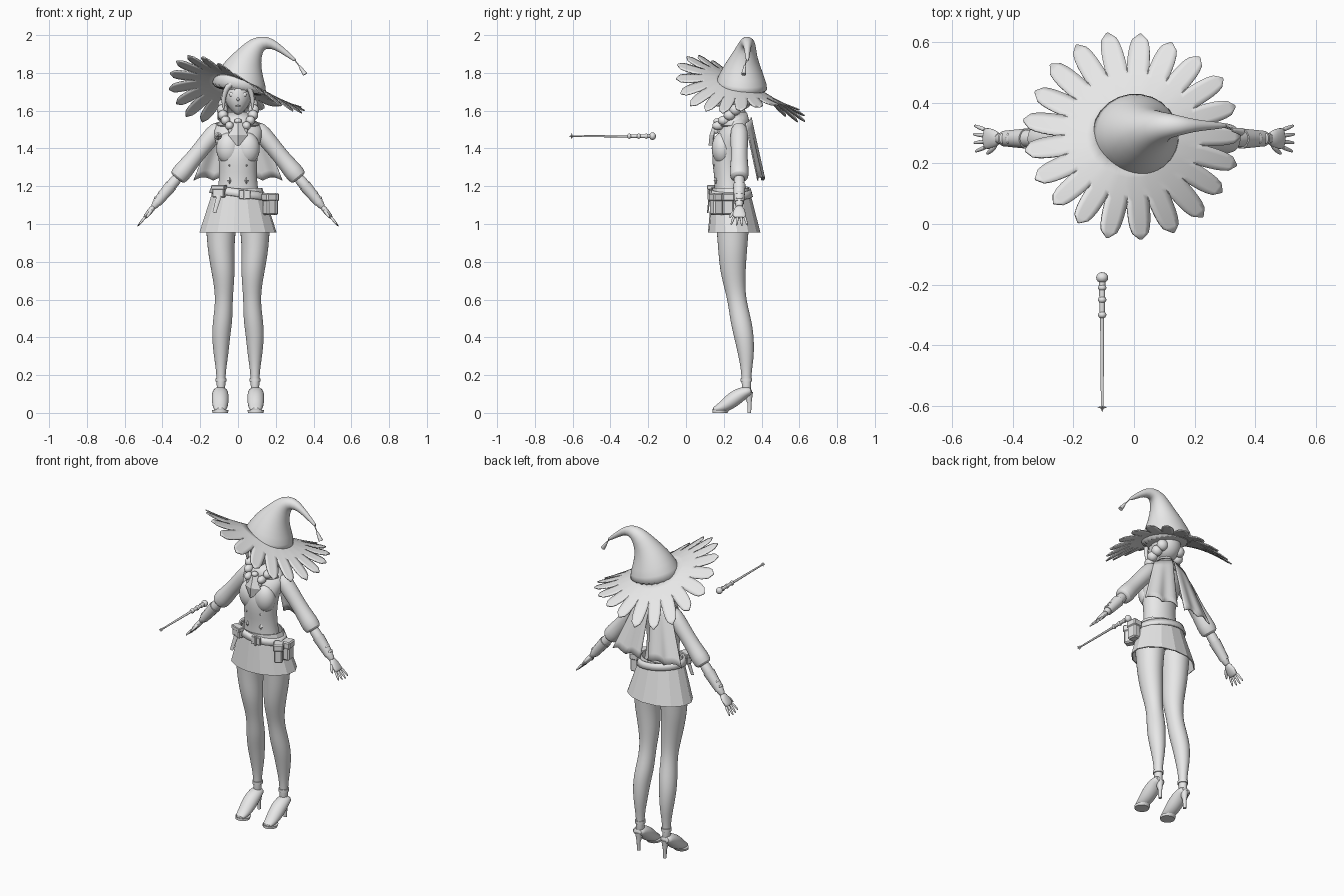
import bpy, bmesh, random
from math import sin, cos, tan, pi, sqrt
from mathutils import Vector, Matrix

random.seed(4)
if "Cube" in bpy.data.objects:
    bpy.data.objects.remove(bpy.data.objects["Cube"])

COLOUR = (.8, .8, .8, 1)
grey = bpy.data.materials.new("plain_grey")
grey.use_nodes = True
grey.diffuse_color = COLOUR
grey.node_tree.nodes["Principled BSDF"].inputs["Base Color"].default_value = COLOUR

smooth_parts = []
SIDEWAYS, UPRIGHT = Vector((0, 1, 0)), Vector((0, 0, 1))


def finish(name, bm, smooth=True, subdiv=0, thick=0):
    bmesh.ops.recalc_face_normals(bm, faces=bm.faces)
    mesh = bpy.data.meshes.new(name)
    bm.to_mesh(mesh)
    bm.free()
    mesh.materials.append(grey)
    part = bpy.data.objects.new(name, mesh)
    bpy.context.collection.objects.link(part)
    if thick:
        modifier = part.modifiers.new("thickness", 'SOLIDIFY')
        modifier.thickness, modifier.offset = thick, 0
    if subdiv:
        modifier = part.modifiers.new("smoothing", 'SUBSURF')
        modifier.levels = modifier.render_levels = subdiv
    if smooth:
        smooth_parts.append(part)


def loft(name, rings, sides=16, caps=True, pleat=0, **options):
    """Skin over rings given as (centre, axis u, axis v)."""
    bm = bmesh.new()
    loops = []
    for centre, u, v in rings:
        ring = []
        for i in range(sides):
            angle, fold = 2 * pi * (i + .5) / sides, 1 + pleat * (-1) ** i
            ring.append(bm.verts.new(centre + (u * cos(angle) + v * sin(angle)) * fold))
        loops.append(ring)
    for lower, upper in zip(loops, loops[1:]):
        for i in range(sides):
            j = (i + 1) % sides
            bm.faces.new((lower[i], lower[j], upper[j], upper[i]))
    if caps:
        bm.faces.new(loops[0])
        bm.faces.new(loops[-1])
    finish(name, bm, **options)


def stack(name, rows, x=0, **options):
    """Upright form; each row is height, half width, front and back."""
    loft(name, [(Vector((x, (front + back) / 2, z)), Vector((width, 0, 0)),
                 SIDEWAYS * (back - front) / 2) for z, width, front, back in rows], **options)


def tube(name, points, reference=SIDEWAYS, side=1, sides=12, subdiv=1, **options):
    """Swept form; each point is x, y, z, radius and an optional second radius."""
    centres = [Vector((side * p[0], p[1], p[2])) for p in points]
    rings = []
    for i, centre in enumerate(centres):
        ahead, behind = centres[min(i + 1, len(centres) - 1)], centres[max(i - 1, 0)]
        tangent = (ahead - behind).normalized()
        u = tangent.cross(reference).normalized()
        rings.append((centre, u * points[i][3], tangent.cross(u) * points[i][-1]))
    loft(name, rings, sides, subdiv=subdiv, **options)


def ball(name, location, size, shape=None, segments=16):
    bm = bmesh.new()
    bmesh.ops.create_uvsphere(bm, u_segments=segments, v_segments=segments // 2, radius=1)
    for vert in bm.verts:
        if shape:
            shape(vert.co)
        vert.co = [centre + unit * scale for centre, unit, scale in zip(location, vert.co, size)]
    finish(name, bm, smooth=segments > 4)


def box(name, location, size, turn=0):
    bm = bmesh.new()
    bmesh.ops.create_cube(bm, size=1)
    bmesh.ops.scale(bm, vec=size, verts=bm.verts)
    bmesh.ops.bevel(bm, geom=bm.edges[:], offset=min(size) * .15, segments=1, affect='EDGES')
    placement = Matrix.Translation(location) @ Matrix.Rotation(turn, 4, 'Z')
    bmesh.ops.transform(bm, matrix=placement, verts=bm.verts)
    finish(name, bm, smooth=False)


def sheet(name, blocks, **options):
    """Thin cloth made of one or more grids of points."""
    bm = bmesh.new()
    for block in blocks:
        verts = [[bm.verts.new(point) for point in row] for row in block]
        for near, far in zip(verts, verts[1:]):
            for i in range(len(near) - 1):
                bm.faces.new((near[i], near[i + 1], far[i + 1], far[i]))
    bmesh.ops.remove_doubles(bm, verts=bm.verts, dist=.0005)
    finish(name, bm, thick=.006, **options)


def steps(count):
    return [i / (count - 1) for i in range(count)]


# Torso, neck and pleated skirt
bodice = []
for t in steps(8):
    z = 1.05 + .45 * t
    flare = .8 * (z - 1.28) ** 2
    chest = .015 * max(0, cos((z - 1.38) * 12)) - max(0, z - 1.41) * .3
    bodice.append((z, .1 + flare, .15 - chest, .3 + flare))
stack("bodice", bodice + [(1.55, .1, .22, .33), (1.57, .05, .24, .32)], sides=20, subdiv=1)
stack("neck", [(1.53, .04, .23, .32), (1.66, .035, .23, .31)])
stack("collar", [(1.59, .045, .22, .32), (1.52, .11, .17, .34)], caps=False, thick=.008)
stack("skirt", [(1.19, .125, .14, .33), (.955, .2, .12, .39)],
      sides=28, caps=False, pleat=.012, thick=.006, smooth=False)

# Pointed neckerchief
kite = [[(width * across, y + abs(across) * .02, z) for across in (-1, 0, 1)]
        for width, y, z in ((.02, .15, 1.54), (.05, .128, 1.47), (.005, .122, 1.415))]
sheet("neckerchief", [kite], smooth=False)
ball("neckerchief_knot", (0, .165, 1.545), (.02, .02, .015))


# Head and face
def taper_to_chin(co):
    if co.z < 0:
        drop = co.z ** 2
        co.x *= 1 - drop / 2
        co.y -= drop * .3 * (1 + co.y)


ball("head", (0, .25, 1.68), (.073, .088, .105), taper_to_chin, 24)
ball("back_hair", (0, .28, 1.69), (.084, .085, .09), segments=24)
ball("nose", (0, .165, 1.66), (.007, .012, .01))
ball("mouth", (0, .168, 1.625), (.014, .006, .004))


def arm(t, radius, flat=None):
    """Point on the straight line from shoulder to fingertips."""
    return (.11 + .42 * t, .282, 1.5 - .51 * t, radius, flat or radius)


def shoe_point(t):
    return (.094, .35 - .21 * t, .067 + .05 * cos(pi * t),
            .016 + .03 * sin(pi * (.2 + .7 * t)), .02 + .026 * sin(pi * t) - .01 * t)


for label, side in (("left", 1), ("right", -1)):
    ball(label + "_bust", (side * .05, .192, 1.4), (.065, .056, .085), segments=24)
    ball(label + "_eye", (side * .031, .178, 1.685), (.016, .008, .012))
    tube(label + "_eyebrow", [(.016, .168, 1.71, .002), (.032, .172, 1.718, .003), (.048, .184, 1.71, .002)],
         UPRIGHT, side)
    tube(label + "_fringe", [(0, .18, 1.75, .01), (.04, .175, 1.745, .018), (.068, .185, 1.71, .015),
                             (.08, .2, 1.65, .012), (.074, .2, 1.6, .004)], side=side)
    # Braids brought forward from the nape
    for t in steps(6):
        bulk = .034 - .011 * t
        x = .045 + .015 * (1 - t) + .03 * sin(pi * t)
        ball(label + "_braid_bead", (side * x, .32 - .15 * t, 1.66 - .14 * t), (bulk, .031, bulk))
    ball(label + "_braid_tip", (side * .04, .16, 1.495), (.012, .012, .018))
    for z in (1.31, 1.23):
        ball(label + "_diamond_button", (side * .045, .16, z), (.015, .014, .022), segments=4)

    # Puffed sleeve, laced forearm and hand
    tube(label + "_sleeve", [arm(-.05, .04), arm(.05, .05), arm(.2, .045), arm(.33, .045),
                             arm(.43, .053), arm(.5, .05), arm(.51, .03)], side=side, sides=16)
    x, y, z = arm(.27, 0)[:3]
    ball(label + "_sleeve_puff", (side * (x + .01), y, z + .015), (.025, .036, .03))
    tube(label + "_forearm", [arm(.45, .032), arm(.6, .031), arm(.75, .025), arm(.82, .018)], side=side)
    tube(label + "_bracer", [arm(.58, .034), arm(.76, .026)], side=side, subdiv=0)
    for t in steps(3):
        x, y, z = arm(.64 + .1 * t, 0)[:3]
        ball(label + "_lacing", (side * (x + .016), y, z + .016), (.008, .018, .008))
    tube(label + "_palm", [arm(.79, .016, .02), arm(.85, .016, .034), arm(.9, .013, .038), arm(.92, .008, .03)],
         side=side)
    for t in steps(4):
        offset, length = .055 * (t - .5), .11 - .03 * abs(t - .6)
        finger = []
        for reach in steps(3):
            x, y, z = arm(.9 + length * reach, 0)[:3]
            finger.append((x, y + offset * (1 + .6 * reach), z, .009 - .004 * reach))
        tube(label + "_finger", finger, side=side, sides=8)
    tube(label + "_thumb", [(.455, .265, 1.075, .011), (.47, .243, 1.055, .01), (.488, .23, 1.03, .005)],
         UPRIGHT, side, sides=8)

    # Leg with knee and calf, swaying in at the knee
    leg = []
    for t in steps(16):
        z = 1.06 - .97 * t
        depth = .025 + .08 * max(0, z - .2) + .012 * max(0, cos((z - .4) * 8))
        depth -= .006 * max(0, cos((z - .62) * 12)) * (z > .45)
        bend = min(1, max(0, (.8 - z) / .55))
        middle = .247 + .073 * bend * bend * (3 - 2 * bend)
        x = .09 - .016 * max(0, cos((z - .63) * 7)) * (z > .4)
        leg.append((Vector((side * x, middle, z)), Vector((depth * .92, 0, 0)), SIDEWAYS * depth))
    loft(label + "_leg", leg, subdiv=1)

    # Heeled shoe
    tube(label + "_shoe", [shoe_point(t) for t in steps(8)], UPRIGHT, side, sides=16)
    stack(label + "_sole", [(0, .042, .14, .22), (.014, .044, .14, .23)], side * .094)
    stack(label + "_heel", [(0, .01, .325, .345), (.05, .011, .325, .347), (.11, .024, .3, .355)], side * .09)
    stack(label + "_ankle_strap", [(z, .029, .289, .351) for z in (.165, .183)], side * .09)

    # Cape panel with a scalloped hem
    cape = []
    for v in steps(9):
        row = []
        for u in steps(17):
            x = .006 + .02 * v + u * (.11 + .1 * v)
            scallop = .03 * u + .018 * abs(sin(u * pi * 2))
            y = .345 + .065 * v - .03 * u * u + .006 * v * sin(u * 4 * pi)
            row.append((side * x, y, 1.565 - .03 * u - v * (.335 - scallop)))
        cape.append(row)
    sheet(label + "_cape_panel", [cape])

# Belt, buckle and pouches
loft("belt", [(Vector((0, .237, z)), Vector((width, 0, -.02)), SIDEWAYS * width * .75)
              for z, width in ((1.185, .135), (1.145, .15))], sides=28, caps=False, thick=.01)
box("buckle", (.035, .128, 1.156), (.06, .014, .045))
box("buckle_bar", (.035, .12, 1.156), (.012, .012, .055))


def pouch(name, x, y, z, width, depth, height, turn):
    box(name, (x, y, z), (width, depth, height), turn)
    box(name + "_flap", (x, y, z + height * .4), (width + .01, depth + .008, height * .4), turn)


pouch("front_pouch", .165, .163, 1.1, .05, .06, .105, .5)
pouch("side_pouch", .185, .222, 1.1, .05, .06, .105, .1)
pouch("small_pouch", -.1, .143, 1.17, .065, .035, .06, -.35)
tube("hanging_strap", [(-.1, .125, 1.15, .014, .005), (-.125, .115, 1.06, .01, .004)], subdiv=0)

# Hat brim of petals, warped high at the front right corner
petals = []
count, notch = 21, .21
half_angle = pi / count
for k in range(count):
    angle = half_angle * 2 * k
    length = .155 * random.uniform(.92, 1.06)
    outline = [(r, r * tan(half_angle)) for r in (.11, .15, .18, notch)]
    outline += [(notch + length * t, .003 + .034 * sqrt(1 - t ** 4)) for t in steps(8)[1:]]
    block = []
    for r, width in outline:
        row = []
        for across in steps(5):
            shift = width * (2 * across - 1)
            x = r * cos(angle) - shift * sin(angle)
            y = (r * sin(angle) + shift * cos(angle)) * .93
            row.append((x - .005, y + .292, 1.768 - .25 * r - .22 * x - .33 * y + 1.4 * x * y))
        block.append(row)
    petals.append(block)
sheet("hat_brim", petals)

# Hat crown bending over to the left, with a tassel
bend = [(0, 1.69, .162), (.01, 1.75, .143), (.03, 1.83, .105), (.06, 1.89, .07), (.1, 1.95, .048),
        (.15, 1.965, .035), (.2, 1.945, .021), (.26, 1.9, .014), (.31, 1.86, .008)]
tube("hat_crown", [(x, .29 + min(x, .1) * .35, z, r, r * .95) for x, z, r in bend], sides=24)
tube("tassel_cord", [(.3, .32, 1.868, .003), (.33, .31, 1.83, .003)], subdiv=0)
tube("tassel", [(.323, .31, 1.84, .004), (.332, .31, 1.826, .008), (.355, .305, 1.792, .013)], subdiv=0)

# Floating wand pointing forward
wand_x, wand_z = -.105, 1.465
tube("wand_shaft", [(wand_x, y, wand_z, r) for y, r in ((-.18, .011), (-.3, .009), (-.31, .007), (-.6, .0045))],
     UPRIGHT, subdiv=0)
ball("wand_pommel", (wand_x, -.177, wand_z), (.02, .018, .02))
for y in (-.21, -.25, -.3):
    ball("wand_bead", (wand_x, y, wand_z), (.014, .012, .014))
for axis in range(3):
    spike = [.006] * 3
    spike[axis] = .016
    ball("wand_star", (wand_x, -.605, wand_z), spike, segments=4)

# Smooth shading with sharp edges kept
bpy.ops.object.select_all(action='DESELECT')
for part in smooth_parts:
    part.select_set(True)
bpy.context.view_layer.objects.active = smooth_parts[0]
bpy.ops.object.shade_smooth_by_angle(angle=.9)
